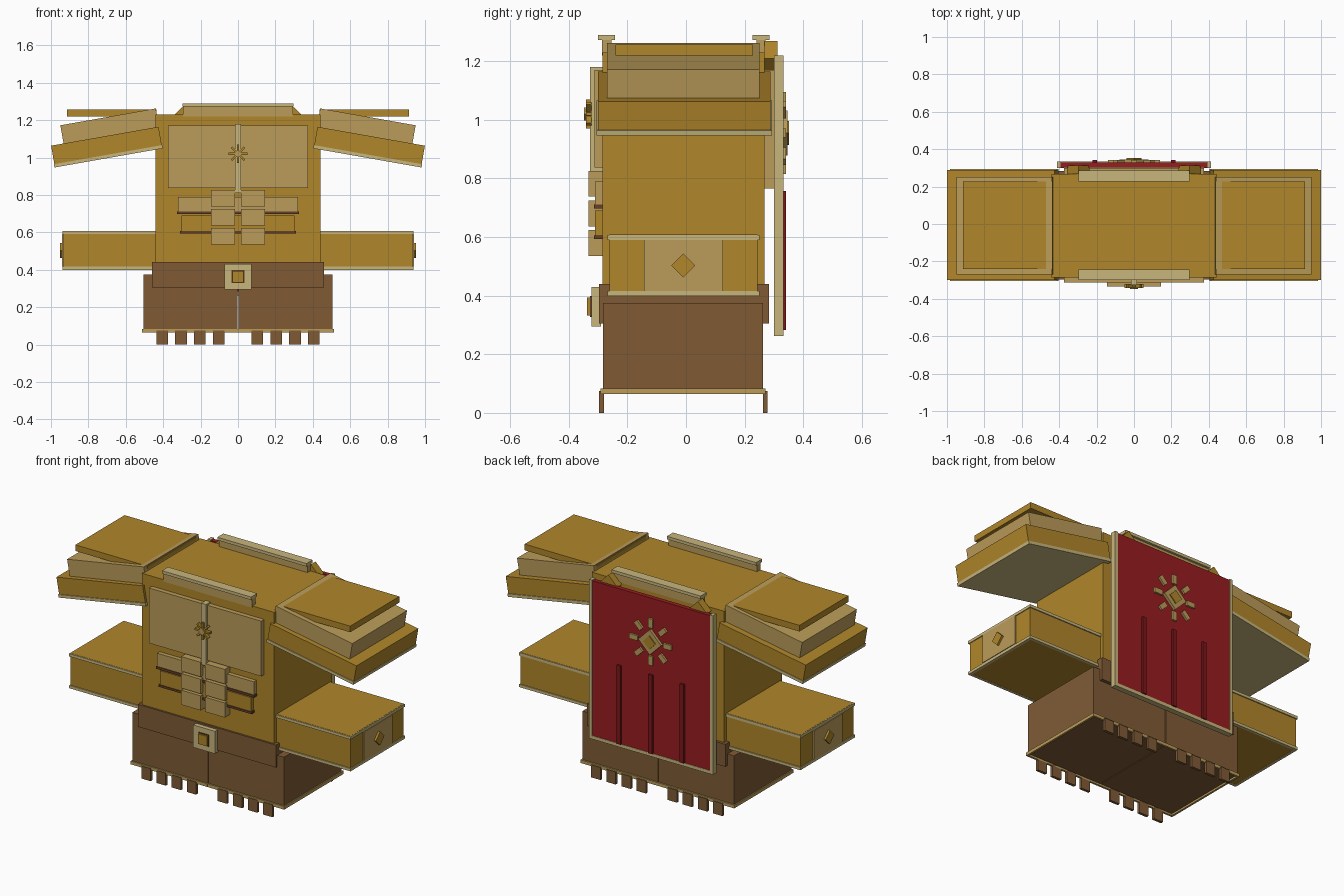
import bpy, math
from mathutils import Matrix, Vector

if "Cube" in bpy.data.objects:
    bpy.data.objects.remove(bpy.data.objects["Cube"])


def material(name, rgb):
    m = bpy.data.materials.new(name)
    m.diffuse_color = (*rgb, 1)
    m.use_nodes = True
    m.node_tree.nodes["Principled BSDF"].inputs["Base Color"].default_value = m.diffuse_color
    return m


GOLD = material("gold", (0.434, 0.238, 0.023))
TAN = material("tan", (0.50, 0.335, 0.102))
TRIM = material("pale trim", (0.578, 0.468, 0.205))
BROWN = material("brown leather", (0.216, 0.105, 0.036))
DARK = material("dark brown", (0.13, 0.05, 0.02))
RED = material("red cloth", (0.32, 0.012, 0.014))
FOLD = material("dark red", (0.20, 0.008, 0.010))

CORNERS = [(x, y, z) for x in (-.5, .5) for y in (-.5, .5) for z in (-.5, .5)]
FACES = [(0, 1, 3, 2), (4, 6, 7, 5), (0, 4, 5, 1), (2, 3, 7, 6), (0, 2, 6, 4), (1, 5, 7, 3)]


def block(name, centre, size, mat, turn=0, axis='Y'):
    """Box of a given size, turned (degrees) about one axis through its centre."""
    rot = Matrix.Rotation(math.radians(turn), 3, axis)
    pts = [rot @ Vector([c * s for c, s in zip(k, size)]) + Vector(centre) for k in CORNERS]
    me = bpy.data.meshes.new(name)
    me.from_pydata(pts, [], FACES)
    me.materials.append(mat)
    ob = bpy.data.objects.new(name, me)
    bpy.context.collection.objects.link(ob)
    return ob


def box(name, x, y, z, mat):
    """Box from its ranges on the three axes."""
    r = (x, y, z)
    return block(name, [(a + b) / 2 for a, b in r], [abs(b - a) for a, b in r], mat)


def wide(name, hx, y, z, mat):
    return box(name, (-hx, hx), y, z, mat)


def sun_rays(name, z, y, inner, outer, width, mat):
    mid = (inner + outer) / 2
    for i in range(8):
        a = i * math.pi / 4
        block(f"{name}_{i}", (mid * math.sin(a), sum(y) / 2, z + mid * math.cos(a)),
              (width, abs(y[1] - y[0]), outer - inner), mat, math.degrees(a))


# Torso and belt
wide("torso", 0.44, (-0.285, 0.267), (0.38, 1.23), GOLD)
wide("belt", 0.46, (-0.296, 0.283), (0.305, 0.44), BROWN)
wide("buckle", 0.072, (-0.323, -0.29), (0.295, 0.43), TRIM)
wide("buckle_rim", 0.034, (-0.327, -0.32), (0.328, 0.398), DARK)
wide("buckle_stud", 0.029, (-0.337, -0.32), (0.333, 0.393), GOLD)

# Chest plate, ridge and small sun emblem
wide("chest_plate", 0.374, (-0.313, -0.28), (0.838, 1.17), TAN)
wide("chest_ridge", 0.016, (-0.327, -0.28), (0.81, 1.18), TRIM)
sun_rays("chest_sun_ray", 1.02, (-0.342, -0.322), 0.015, 0.05, 0.011, GOLD)
block("chest_sun_core", (0, -0.335, 1.02), (0.032, 0.025, 0.032), TAN, 45)

# Rib bands with leather strips beneath
wide("upper_rib_band", 0.322, (-0.31, -0.28), (0.71, 0.79), TAN)
wide("upper_rib_strip", 0.327, (-0.314, -0.28), (0.697, 0.711), DARK)
wide("lower_rib_band", 0.303, (-0.31, -0.28), (0.605, 0.69), GOLD)
wide("lower_rib_strip", 0.31, (-0.314, -0.28), (0.593, 0.606), DARK)

# Stomach plates
for row, z in enumerate((0.782, 0.68, 0.58)):
    for s in (-1, 1):
        box(f"stomach_plate_{row}", (s * 0.015, s * 0.145), (-0.333, -0.28),
            (z - 0.044, z + 0.044), TAN)

# Collar bars, front and back, with wider caps
for name, y in (("front", -0.271), ("back", 0.256)):
    wide(name + "_collar", 0.295, (y - 0.016, y + 0.016), (1.22, 1.275), TAN)
    wide(name + "_collar_cap", 0.297, (y - 0.029, y + 0.029), (1.272, 1.29), TRIM)

# Back plate, cape, its borders and folds
wide("back_plate", 0.374, (0.26, 0.30), (0.765, 1.17), TAN)
wide("cape", 0.395, (0.303, 0.33), (0.272, 1.215), RED)
wide("cape_hem", 0.41, (0.30, 0.333), (0.263, 0.283), TRIM)
for x in (-0.21, 0, 0.21):
    box("cape_fold", (x - 0.013, x + 0.013), (0.325, 0.341), (0.283, 0.757), FOLD)

# Large sun emblem on the cape
sun_rays("cape_sun_ray", 0.955, (0.327, 0.342), 0.085, 0.14, 0.03, TAN)
block("cape_sun_core", (0, 0.337, 0.955), (0.108, 0.018, 0.108), TAN, 45)
block("cape_sun_centre", (0, 0.341, 0.955), (0.058, 0.022, 0.058), GOLD, 45)

for s, side in ((-1, "left"), (1, "right")):
    # Cape border and shoulder clasp
    box(side + "_cape_border", (s * 0.392, s * 0.412), (0.30, 0.333), (0.263, 1.22), TRIM)
    block(side + "_cape_clasp", (s * 0.298, 0.29, 1.21), (0.084, 0.046, 0.084), GOLD, 45)

    # Skirt half with hem and tassels
    box(side + "_skirt", (s * 0.002, s * 0.505), (-0.284, 0.263), (0.075, 0.375), BROWN)
    for name, y0, y1 in (("front", -0.292, -0.28), ("back", 0.26, 0.272)):
        box(f"{side}_{name}_hem", (s * 0.001, s * 0.512), (y0, y1), (0.064, 0.083), TAN)
    box(side + "_side_hem", (s * 0.50, s * 0.512), (-0.292, 0.272), (0.064, 0.083), TAN)
    for i in range(4):
        x = s * (0.103 + 0.101 * i)
        for y in (-0.288, 0.27):
            box(side + "_tassel", (x - 0.031, x + 0.031), (y - 0.008, y + 0.008),
                (0, 0.075), BROWN)

    # Forearm block with trim bands, end plate and diamond stud
    box(side + "_arm", (s * 0.42, s * 0.932), (-0.261, 0.244), (0.40, 0.608), GOLD)
    for z in (0.398, 0.589):
        band = (z + 0.001, z + 0.018)
        for y0, y1 in ((-0.268, -0.25), (0.233, 0.25)):
            box(side + "_arm_trim", (s * 0.44, s * 0.937), (y0, y1), band, TRIM)
        box(side + "_arm_end_trim", (s * 0.92, s * 0.937), (-0.268, 0.25), band, TRIM)
    box(side + "_arm_end_plate", (s * 0.92, s * 0.941), (-0.143, 0.126), (0.416, 0.59), TAN)
    block(side + "_arm_stud", (s * 0.943, -0.009, 0.503), (0.02, 0.058, 0.058), GOLD, 45, 'X')

    # Shoulder armour: two tilted layers, pale underside, flat top slab
    tilt = s * 10
    block(side + "_shoulder_base", (s * 0.703, -0.006, 1.062), (0.583, 0.588, 0.105), GOLD, tilt)
    block(side + "_shoulder_underside", (s * 0.6935, -0.006, 1.0065), (0.588, 0.598, 0.018),
          TRIM, tilt)
    block(side + "_shoulder_layer", (s * 0.686, -0.009, 1.168), (0.518, 0.52, 0.10), TAN, tilt)
    box(side + "_shoulder_slab", (s * 0.435, s * 0.915), (-0.24, 0.228), (1.22, 1.257), GOLD)
